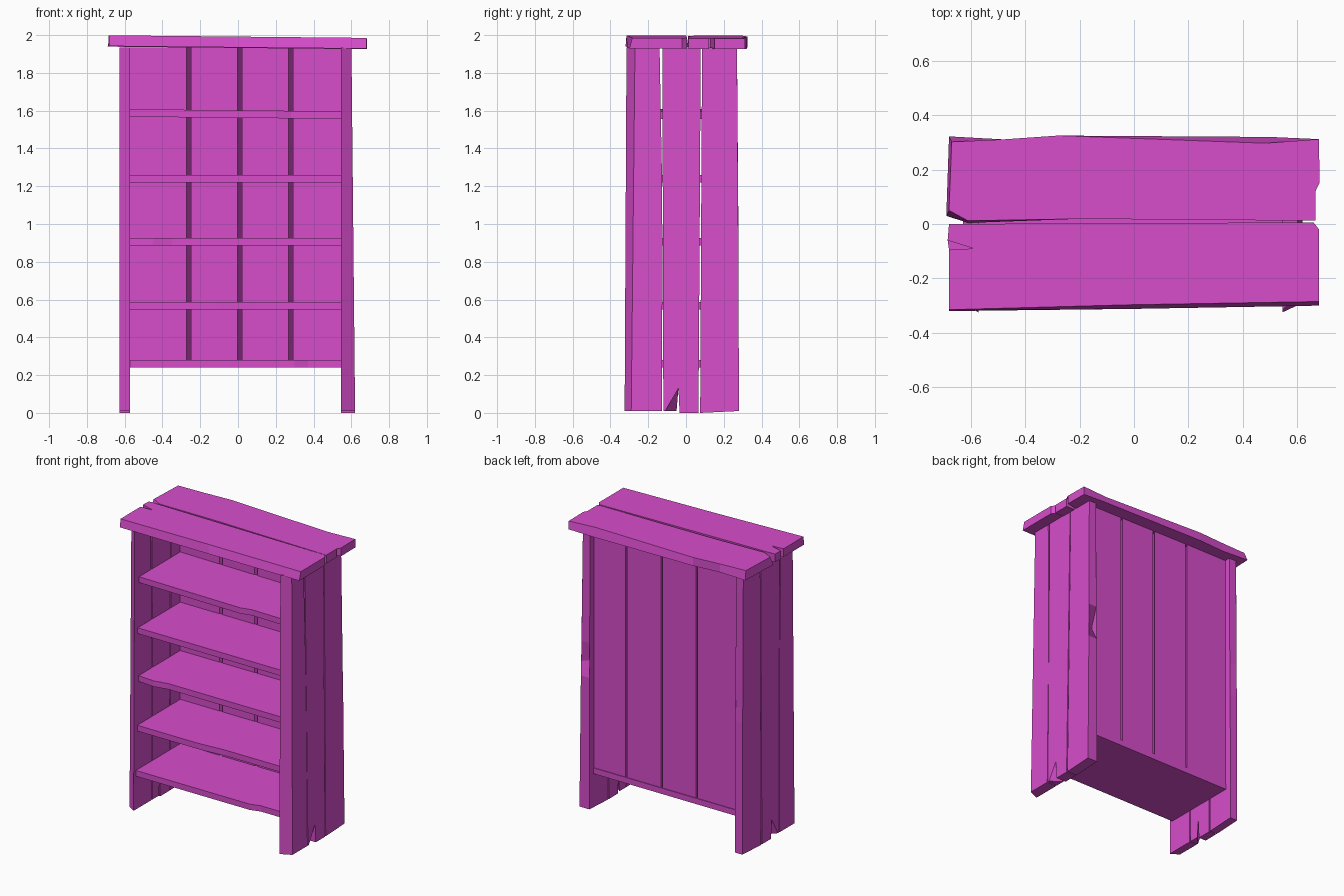
import bpy
import bmesh

cube = bpy.data.objects.get("Cube")
if cube:
    bpy.data.objects.remove(cube, do_unlink=True)

COLOUR = (0.68, 0.075, 0.6, 1.0)
paint = bpy.data.materials.new("magenta_wood")
paint.use_nodes = True
paint.diffuse_color = COLOUR
paint.node_tree.nodes["Principled BSDF"].inputs["Base Color"].default_value = COLOUR

# Where an outline point (u, v) at depth t lands for each thickness axis
PLACE = {
    "x": lambda u, v, t: (t, u, v),
    "y": lambda u, v, t: (u, t, v),
    "z": lambda u, v, t: (u, v, t),
}


def plank(name, axis, outline, near, far, far_points=None, warp=None):
    """Extrude an outline; far_points moves single corners of the far face."""
    far_points = far_points or {}
    far_outline = [far_points.get(i, p) for i, p in enumerate(outline)]
    bm = bmesh.new()
    a = [bm.verts.new(PLACE[axis](*p, near)) for p in outline]
    b = [bm.verts.new(PLACE[axis](*p, far)) for p in far_outline]
    bm.faces.new(a)
    bm.faces.new(b[::-1])
    for i in range(len(a)):
        j = (i + 1) % len(a)
        bm.faces.new((a[j], a[i], b[i], b[j]))
    bmesh.ops.triangulate(bm, faces=[f for f in bm.faces if len(f.verts) > 4])
    if warp:
        for v in bm.verts:
            warp(v.co)
    bmesh.ops.recalc_face_normals(bm, faces=bm.faces)
    mesh = bpy.data.meshes.new(name)
    bm.to_mesh(mesh)
    bm.free()
    mesh.materials.append(paint)
    obj = bpy.data.objects.new(name, mesh)
    bpy.context.collection.objects.link(obj)
    return obj


def sag(co):
    co.z -= 0.01 * co.x


def splay(co):
    # The left side spreads outward towards its foot
    if co.x > 0.58:
        co.x += 0.01 * (2 - co.z)


# Sides: three upright planks each, with worn edges and a split foot
TOP = 1.935
for side, inner, outer, warp in (("left", 0.545, 0.6, splay),
                                 ("right", -0.572, -0.628, None)):
    plank(side + "_side_front_plank", "x",
          [(-0.325, 0.01), (-0.127, 0.01), (-0.125, 0.9), (-0.128, 1.3),
           (-0.14, TOP), (-0.315, TOP)],
          inner, outer, {0: (-0.29, 0.01), 5: (-0.27, TOP)}, warp)
    plank(side + "_side_middle_plank", "x",
          [(-0.12, 0.01), (-0.05, 0.01), (-0.04, 0.13), (-0.034, 0),
           (0.066, 0), (0.072, 0.9), (0.078, TOP), (-0.125, TOP), (-0.118, 0.9)],
          inner, outer, {1: (-0.11, 0.01)}, warp)
    chip = 0.225 if side == "left" else 0.272
    plank(side + "_side_back_plank", "x",
          [(0.075, 0), (0.28, 0.01), (0.278, 0.92), (chip, 1.02),
           (0.274, 1.16), (0.27, TOP), (0.085, TOP), (0.08, 0.9)],
          inner, outer, {3: (0.276, 1.02)}, warp)

# Back: four planks with slanted joints
seams = [-0.572, -0.25, 0.02, 0.29, 0.55]
for i, (x0, x1) in enumerate(zip(seams, seams[1:])):
    outer_end = i == 3
    cut = 0 if outer_end else 0.022
    start = x0 + (0.012 if i else 0)
    plank(f"back_plank_{i + 1}", "y",
          [(x0, 0.27), (x1 - cut, 0.27), (x1 - cut, TOP), (x0, TOP)],
          0.185, 0.23,
          {0: (start, 0.27), 1: (x1, 0.27), 2: (x1, TOP), 3: (start, TOP)})

# Shelves: (height, front edge, worn points along the front)
shelves = [
    (0.24, -0.3, [(0.3, 0), (0.37, 0.02)]),
    (0.547, -0.285, [(-0.1, 0), (0.1, 0.015)]),
    (0.885, -0.27, [(-0.45, -0.01), (-0.35, 0.01)]),
    (1.22, -0.28, []),
    (1.562, -0.265, [(0.2, 0), (0.28, 0.02)]),
]
for i, (z, front, wear) in enumerate(shelves):
    rear = 0.235 if i == 0 else 0.19
    edge = [(x, front + d) for x, d in wear]
    end = edge[-1][1] if edge else front
    plank(f"shelf_{i + 1}", "z",
          [(-0.575, front)] + edge + [(0.55, end), (0.55, rear), (-0.575, rear)],
          z, z + 0.04, warp=sag if i == 4 else None)

# Top: two boards with split ends and worn rims, leaning slightly
plank("top_front_board", "z",
      [(-0.68, -0.32), (0, -0.312), (0.68, -0.3), (0.68, -0.02), (0.66, 0.006),
       (-0.68, 0), (-0.685, -0.06), (-0.59, -0.09), (-0.68, -0.095)],
      1.935, 1.992, {0: (-0.68, -0.315), 1: (-0.02, -0.297), 2: (0.68, -0.285)}, sag)
plank("top_back_board", "z",
      [(-0.68, 0.322), (-0.48, 0.311), (-0.28, 0.325), (0.5, 0.32), (0.68, 0.312),
       (0.682, 0.152), (0.54, 0.13), (0.54, 0.123), (0.668, 0.122), (0.668, 0.012),
       (-0.2, 0.019), (-0.61, 0.004), (-0.69, 0.03)],
      1.932, 1.99, {0: (-0.67, 0.302), 3: (0.48, 0.297), 11: (-0.61, 0.012),
                    12: (-0.68, 0.05)}, sag)
